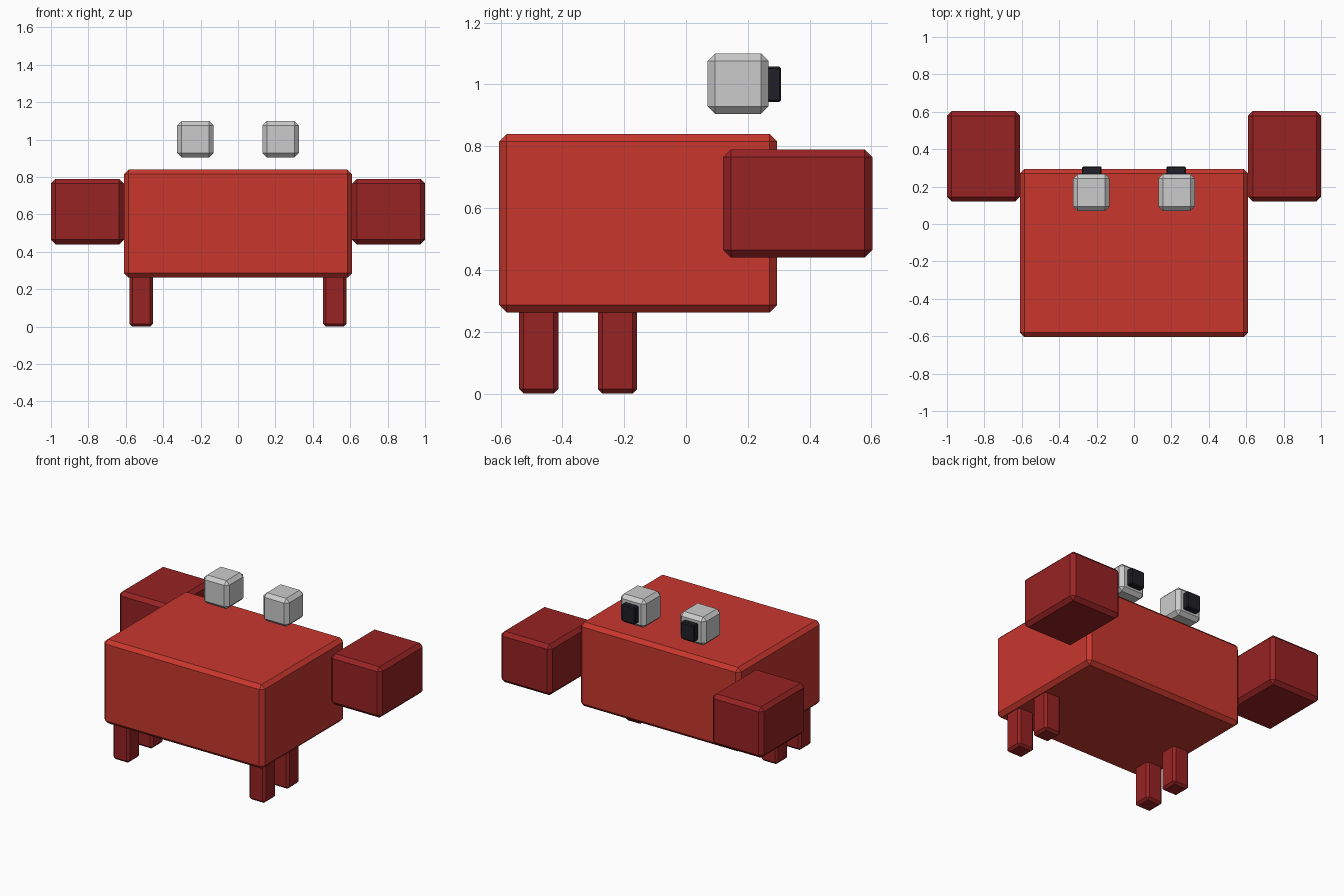
import bpy
import bmesh
from mathutils import Vector

default = bpy.data.objects.get("Cube")
if default:
    bpy.data.objects.remove(default, do_unlink=True)


def material(name, colour):
    mat = bpy.data.materials.new(name)
    mat.use_nodes = True
    rgba = (*colour, 1)
    mat.diffuse_color = rgba
    mat.node_tree.nodes["Principled BSDF"].inputs["Base Color"].default_value = rgba
    return mat


red = material("bright red", (0.58, 0.038, 0.027))
dark_red = material("dark red", (0.31, 0.016, 0.017))
grey = material("light grey", (0.6, 0.6, 0.6))
black = material("near black", (0.014, 0.014, 0.02))


def box(name, low, high, chamfer, mat):
    """Flat-shaded box between two corners with chamfered edges."""
    low, high = Vector(low), Vector(high)
    bm = bmesh.new()
    bmesh.ops.create_cube(bm, size=1)
    bmesh.ops.scale(bm, vec=high - low, verts=bm.verts)
    bmesh.ops.bevel(bm, geom=bm.edges[:], offset=chamfer, segments=1,
                    affect='EDGES', profile=0.5)
    mesh = bpy.data.meshes.new(name)
    bm.to_mesh(mesh)
    bm.free()
    mesh.materials.append(mat)
    obj = bpy.data.objects.new(name, mesh)
    obj.location = (low + high) / 2
    bpy.context.collection.objects.link(obj)
    return obj


def pair(name, low, high, chamfer, mat):
    """The same box on the left (+x) and right (-x)."""
    box("left_" + name, low, high, chamfer, mat)
    box("right_" + name, (-high[0], *low[1:]), (-low[0], *high[1:]), chamfer, mat)


# Body
box("body", (-0.61, -0.605, 0.262), (0.61, 0.295, 0.84), 0.025, red)

# Claws
pair("claw", (0.61, 0.12, 0.44), (1.0, 0.603, 0.79), 0.025, dark_red)

# Legs
for name, y in (("front_leg", -0.54), ("back_leg", -0.285)):
    pair(name, (0.455, y, 0), (0.58, y + 0.127, 0.29), 0.015, dark_red)

# Floating eyes with pupils on the back-facing side
pair("eye", (0.13, 0.07, 0.905), (0.325, 0.267, 1.1), 0.024, grey)
pair("pupil", (0.173, 0.25, 0.943), (0.278, 0.308, 1.058), 0.006, black)
